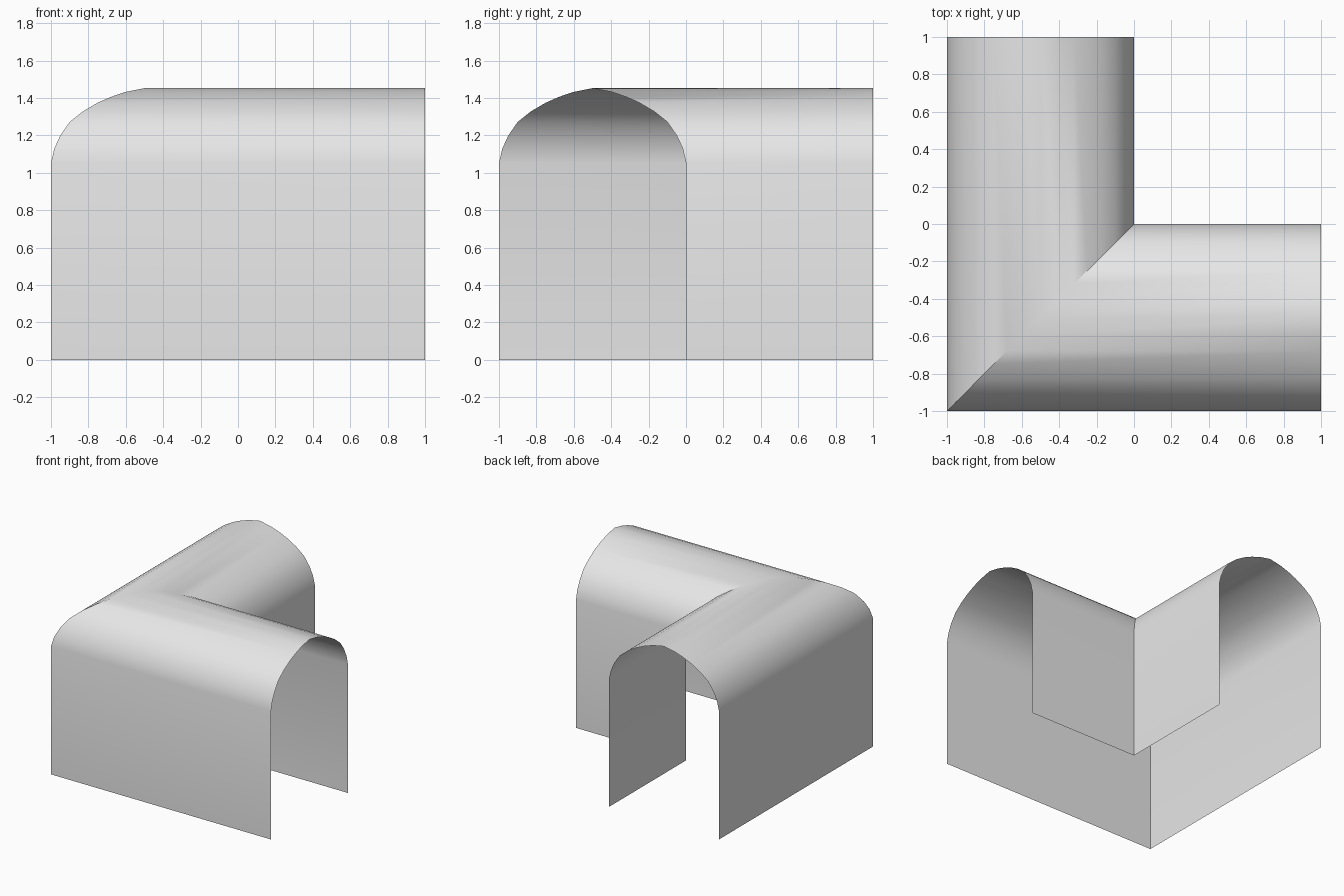
import bpy
import bmesh
import math

cube = bpy.data.objects.get("Cube")
if cube:
    bpy.data.objects.remove(cube, do_unlink=True)

# Plain grey surface
grey = bpy.data.materials.new("light_grey")
grey.use_nodes = True
colour = (0.8, 0.8, 0.8, 1)
grey.diffuse_color = colour
grey.node_tree.nodes["Principled BSDF"].inputs["Base Color"].default_value = colour

# Half of the arch section: distance from the centre line, height
half = [(0.5, 0), (0.5, 1.053), (0.482, 1.13), (0.45, 1.2), (0.4, 1.272),
        (0.33, 1.328), (0.25, 1.375), (0.18, 1.406), (0.1, 1.433)]
CENTRE = -0.5
section = [(-o, z) for o, z in half] + [(0, 1.453)] + [(o, z) for o, z in reversed(half)]

# Section swept along the back arm, through the mitred corner, to the side arm
stations = [lambda p: (p, 1), lambda p: (p, p), lambda p: (1, p)]
bm = bmesh.new()
rings = [[bm.verts.new((*place(CENTRE + o), z)) for o, z in section] for place in stations]
for a, b in zip(rings, rings[1:]):
    for i in range(len(section) - 1):
        bm.faces.new((a[i], b[i], b[i + 1], a[i + 1]))

mesh = bpy.data.meshes.new("corner_arch_shell")
bm.to_mesh(mesh)
bm.free()
mesh.materials.append(grey)
shell = bpy.data.objects.new("corner_arch_shell", mesh)
bpy.context.collection.objects.link(shell)

# Smooth vault with a sharp mitre
bpy.ops.object.select_all(action="DESELECT")
shell.select_set(True)
bpy.context.view_layer.objects.active = shell
bpy.ops.object.shade_smooth_by_angle(angle=math.radians(30))
